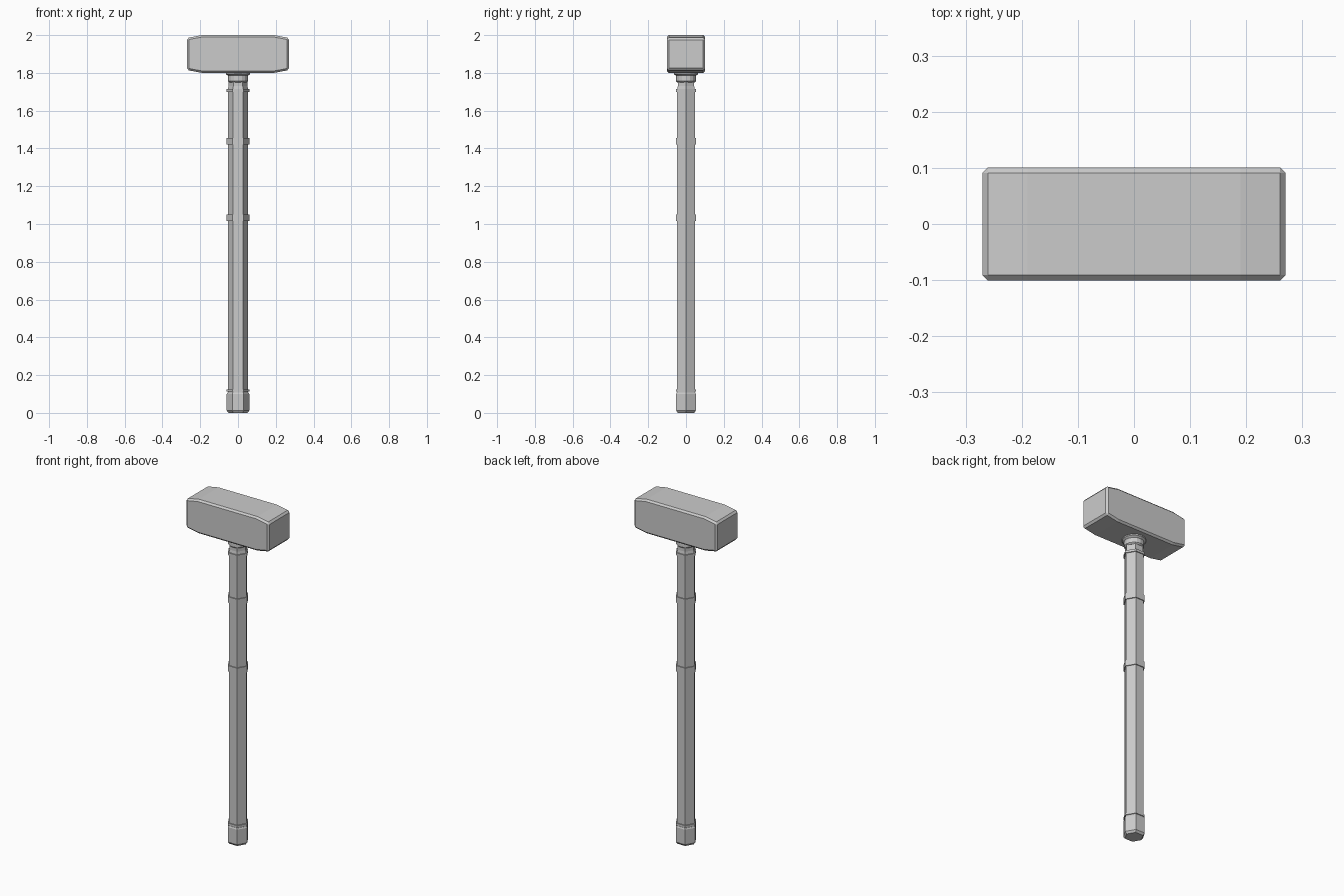
import bpy, bmesh
from math import sin, cos, pi

if "Cube" in bpy.data.objects:
    bpy.data.objects.remove(bpy.data.objects["Cube"])


def make_object(name, bm):
    bmesh.ops.recalc_face_normals(bm, faces=bm.faces)
    mesh = bpy.data.meshes.new(name)
    bm.to_mesh(mesh)
    bm.free()
    ob = bpy.data.objects.new(name, mesh)
    bpy.context.collection.objects.link(ob)
    return ob


def lathe(name, profile, sides):
    """Closed solid from (radius, z) rings with the given number of sides."""
    bm = bmesh.new()
    rings = [[bm.verts.new((r * cos(2 * pi * i / sides), r * sin(2 * pi * i / sides), z))
              for i in range(sides)] for r, z in profile]
    for a, b in zip(rings, rings[1:]):
        for i in range(sides):
            j = (i + 1) % sides
            bm.faces.new((a[i], a[j], b[j], b[i]))
    bm.faces.new(rings[0])
    bm.faces.new(rings[-1])
    return make_object(name, bm)


# Hexagonal shaft with a corner on each x side
lathe("shaft", [(0.054, 0.02), (0.054, 1.70)], 6)

# Pommel cap with chamfered foot, and the thin band above it
lathe("pommel", [(0.05, 0), (0.06, 0.012), (0.06, 0.10), (0.056, 0.108)], 6)
lathe("pommel_band", [(0.06, 0.112), (0.06, 0.124)], 6)

# Grip bands along the shaft
for name, z in (("lower_grip_band", 1.015), ("upper_grip_band", 1.42)):
    lathe(name, [(0.06, z), (0.06, z + 0.035)], 6)

# Neck band, hexagonal neck and round collar below the head
lathe("neck_band", [(0.06, 1.70), (0.06, 1.714)], 6)
lathe("neck", [(0.054, 1.71), (0.05, 1.73), (0.05, 1.77)], 6)
lathe("collar", [(0.046, 1.75), (0.053, 1.757), (0.053, 1.785),
                 (0.064, 1.793), (0.064, 1.81)], 16)

# Hammer head: side profile tapering to the striking faces, extruded along y
half = [(0.27, 1.815), (0.19, 1.80)]
right = half + [(x, 3.8 - z) for x, z in half]
outline = [(0.19, 1.80), (0.27, 1.815), (0.27, 1.985), (0.19, 2.0)]
outline += [(-x, z) for x, z in reversed(outline)]
bm = bmesh.new()
face = bm.faces.new([bm.verts.new((x, -0.101, z)) for x, z in outline])
moved = bmesh.ops.extrude_face_region(bm, geom=[face])["geom"]
bmesh.ops.translate(bm, vec=(0, 0.202, 0),
                    verts=[v for v in moved if isinstance(v, bmesh.types.BMVert)])
if not any(f.calc_center_median().y < -0.1 for f in bm.faces):
    bm.faces.new([v for v in face.verts])
head = make_object("hammer_head", bm)
bevel = head.modifiers.new("chamfer", 'BEVEL')
bevel.width = 0.01
bevel.segments = 1
bevel.limit_method = 'ANGLE'
bevel.angle_limit = 0.6
